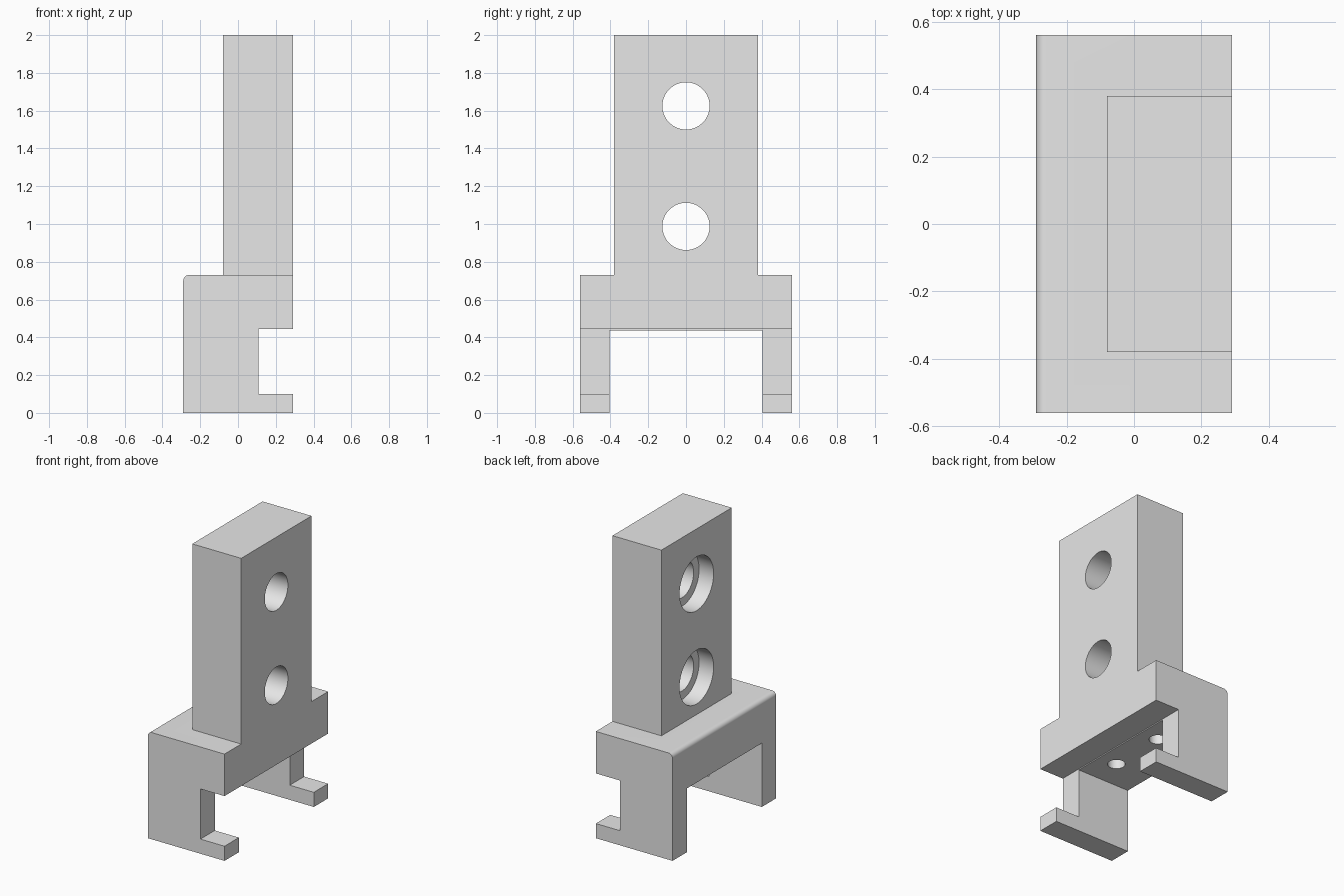
import bpy, bmesh, math
from mathutils import Matrix, Vector

cube = bpy.data.objects.get("Cube")
if cube:
    bpy.data.objects.remove(cube, do_unlink=True)

grey = bpy.data.materials.new("light_grey")
grey.use_nodes = True
grey.diffuse_color = (0.8, 0.8, 0.8, 1)
grey.node_tree.nodes["Principled BSDF"].inputs["Base Color"].default_value = (0.8, 0.8, 0.8, 1)


def make_object(name, bm):
    bmesh.ops.recalc_face_normals(bm, faces=bm.faces)
    mesh = bpy.data.meshes.new(name)
    bm.to_mesh(mesh)
    bm.free()
    mesh.materials.append(grey)
    obj = bpy.data.objects.new(name, mesh)
    bpy.context.collection.objects.link(obj)
    return obj


def box(name, low, high):
    bm = bmesh.new()
    low, high = Vector(low), Vector(high)
    size = high - low
    bmesh.ops.create_cube(bm, size=1, matrix=Matrix.Translation((low + high) / 2) @ Matrix.Diagonal((*size, 1)))
    return make_object(name, bm)


def cylinder(name, centre, radius, length, axis):
    bm = bmesh.new()
    turn = Matrix.Rotation(math.pi / 2, 4, "Y") if axis == "X" else Matrix.Identity(4)
    bmesh.ops.create_cone(bm, cap_ends=True, segments=64, radius1=radius, radius2=radius,
                          depth=length, matrix=Matrix.Translation(centre) @ turn)
    return make_object(name, bm)


def extrude_profile(name, points, half_width):
    bm = bmesh.new()
    face = bm.faces.new([bm.verts.new((x, -half_width, z)) for x, z in points])
    new = bmesh.ops.extrude_face_region(bm, geom=[face])["geom"]
    verts = [v for v in new if isinstance(v, bmesh.types.BMVert)]
    bmesh.ops.translate(bm, verts=verts, vec=(0, 2 * half_width, 0))
    return make_object(name, bm)


def combine(target, tool, operation):
    tool.hide_render = True
    mod = target.modifiers.new(operation.lower(), "BOOLEAN")
    mod.operation, mod.solver, mod.object = operation, "EXACT", tool
    bpy.context.view_layer.objects.active = target
    bpy.ops.object.modifier_apply(modifier=mod.name)
    bpy.data.objects.remove(tool, do_unlink=True)


back, front, shoulder, foot = -0.29, 0.29, 0.73, 0.10
notch_x, notch_top = 0.108, 0.443

# Hooked base: side profile with one rounded upper edge
r = 0.03
arc = [(back + r - r * math.sin(a), shoulder - r + r * math.cos(a))
       for a in (math.pi / 2 * i / 8 for i in range(9))]
profile = arc + [(back, 0), (front, 0), (front, foot), (notch_x, foot),
                 (notch_x, notch_top), (front, notch_top), (front, shoulder)]
bracket = extrude_profile("mounting_bracket", profile, 0.56)

# Opening that leaves the two hooked legs
combine(bracket, box("leg_gap", (-1, -0.405, -1), (1, 0.405, 0.436)), "DIFFERENCE")

# Upright plate
combine(bracket, box("upright", (-0.08, -0.38, 0.6), (front, 0.38, 2)), "UNION")

# Bolt holes through the upright, counterbored on the stepped side
for z in (0.987, 1.625):
    combine(bracket, cylinder("bolt_hole", (0.1, 0, z), 0.125, 1, "X"), "DIFFERENCE")
    combine(bracket, cylinder("counterbore", (-0.07, 0, z), 0.184, 0.2, "X"), "DIFFERENCE")

# Blind holes in the underside
for y in (-0.2, 0.2):
    combine(bracket, cylinder("blind_hole", (-0.025, y, 0.44), 0.055, 0.4, "Z"), "DIFFERENCE")

# Merge flush faces and smooth the curved walls
bm = bmesh.new()
bm.from_mesh(bracket.data)
bmesh.ops.remove_doubles(bm, verts=bm.verts, dist=0.0001)
bmesh.ops.dissolve_limit(bm, angle_limit=math.radians(0.5), verts=bm.verts, edges=bm.edges)
bm.to_mesh(bracket.data)
bm.free()
bpy.ops.object.select_all(action="DESELECT")
bracket.select_set(True)
bpy.context.view_layer.objects.active = bracket
bpy.ops.object.shade_smooth_by_angle(angle=math.radians(30))
